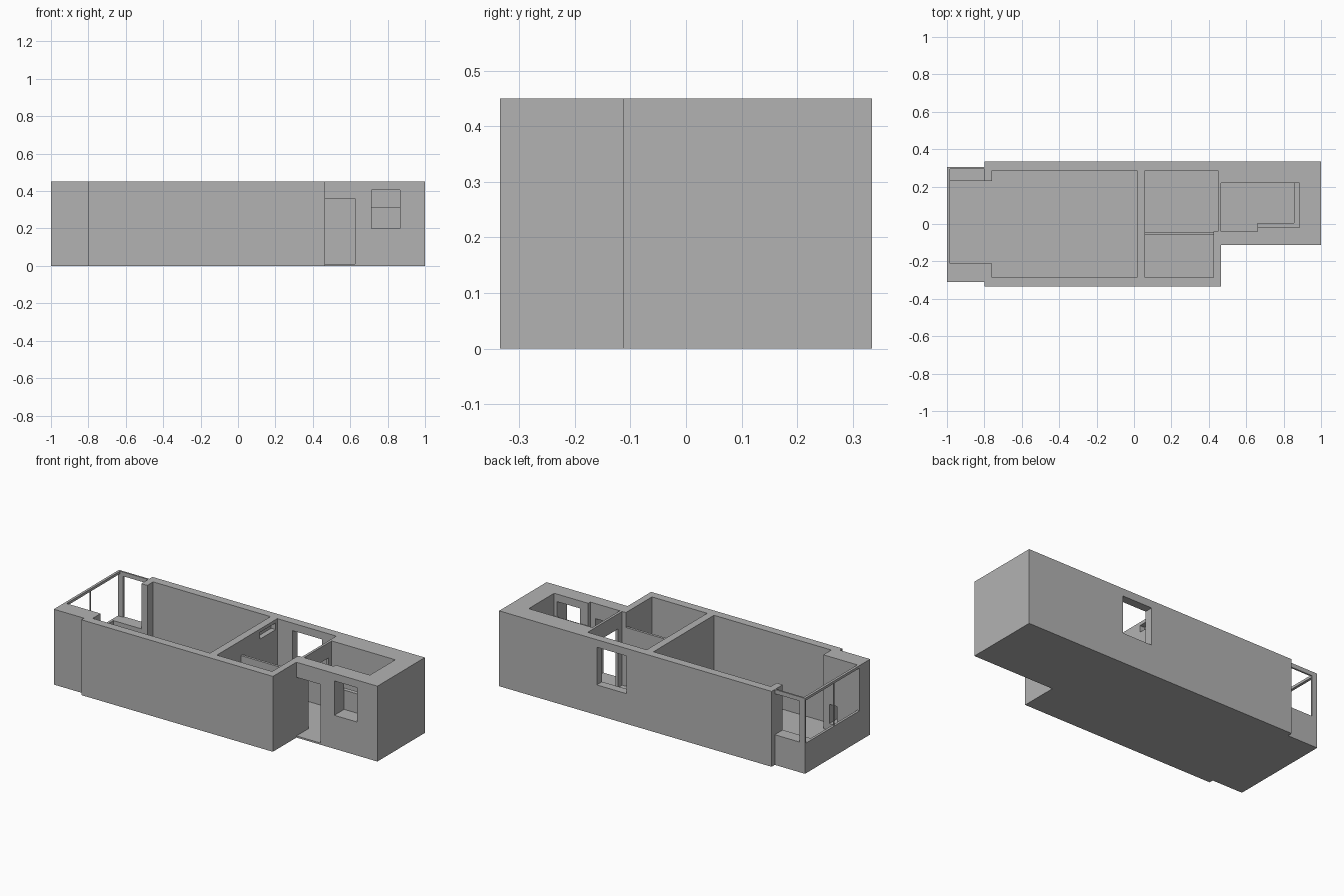
import bpy
import bmesh

old = bpy.data.objects.get("Cube")
if old:
    bpy.data.objects.remove(old, do_unlink=True)

GREY = (0.45, 0.45, 0.45, 1)
plaster = bpy.data.materials.new("plaster_grey")
plaster.use_nodes = True
plaster.diffuse_color = GREY
plaster.node_tree.nodes["Principled BSDF"].inputs["Base Color"].default_value = GREY

TOP = 0.45
FLOOR = 0.01
OVER = 0.6   # cutters rise past the wall tops


def prism(name, outline, z0, z1):
    """Extrude a flat outline from z0 to z1."""
    bm = bmesh.new()
    base = bm.faces.new([bm.verts.new((x, y, z0)) for x, y in outline])
    up = bmesh.ops.extrude_face_region(bm, geom=[base])["geom"]
    moved = [v for v in up if isinstance(v, bmesh.types.BMVert)]
    bmesh.ops.translate(bm, verts=moved, vec=(0, 0, z1 - z0))
    bmesh.ops.recalc_face_normals(bm, faces=bm.faces)
    mesh = bpy.data.meshes.new(name)
    bm.to_mesh(mesh)
    bm.free()
    mesh.materials.append(plaster)
    obj = bpy.data.objects.new(name, mesh)
    bpy.context.collection.objects.link(obj)
    return obj


def box(name, x0, x1, y0, y1, z0, z1):
    return prism(name, [(x0, y0), (x1, y0), (x1, y1), (x0, y1)], z0, z1)


def carve(target, cutter):
    """Cut one volume out of the target, then discard the cutter."""
    cutter.hide_render = True
    mod = target.modifiers.new("carve", 'BOOLEAN')
    mod.operation = 'DIFFERENCE'
    mod.solver = 'EXACT'
    mod.object = cutter
    bpy.context.view_layer.update()
    graph = bpy.context.evaluated_depsgraph_get()
    result = bpy.data.meshes.new_from_object(target.evaluated_get(graph))
    target.modifiers.clear()
    target.data = result
    bpy.data.objects.remove(cutter, do_unlink=True)


# Solid block following the outer plan
walls = prism("walls_and_floor", [
    (-1, -0.31), (-0.8, -0.31), (-0.8, -0.335), (0.465, -0.335), (0.465, -0.113),
    (1, -0.113), (1, 0.335), (-0.8, 0.335), (-0.8, 0.305), (-1, 0.305)], 0, TOP)

# Living room joined to the balcony between two piers
carve(walls, prism("living_room", [
    (-0.985, -0.21), (-0.76, -0.21), (-0.76, -0.285), (0.015, -0.285),
    (0.015, 0.285), (-0.76, 0.285), (-0.76, 0.23), (-0.985, 0.23)], FLOOR, OVER))

# Back room and front room, with a lower partition between them
carve(walls, prism("back_and_front_rooms", [
    (0.06, -0.285), (0.425, -0.285), (0.425, -0.04), (0.45, -0.04),
    (0.45, 0.285), (0.06, 0.285)], FLOOR, OVER))
box("room_partition", 0.055, 0.43, -0.057, -0.042, 0.005, 0.36)

# Entrance room: wide above a ledge, narrower below it
carve(walls, prism("entrance_room_lower", [
    (0.465, -0.04), (0.66, -0.04), (0.66, 0.005), (0.855, 0.005),
    (0.855, 0.22), (0.465, 0.22)], FLOOR, OVER))
carve(walls, box("entrance_room_upper", 0.64, 0.885, -0.02, 0.22, 0.315, OVER))

# Doors, windows and open balcony sides
SILL = 0.18
openings = [
    ("front_door", 0.465, 0.625, -0.2, 0.0, FLOOR, 0.36),
    ("inner_door", 0.44, 0.48, 0.0, 0.19, FLOOR, 0.36),
    ("front_window_recess", 0.715, 0.865, -0.2, -0.02, 0.2, 0.405),
    ("front_window_gap", 0.715, 0.85, -0.05, 0.05, 0.315, 0.405),
    ("back_window", 0.16, 0.355, 0.25, 0.4, SILL, 0.405),
    ("balcony_end", -1.1, -0.95, -0.21, 0.4, SILL, OVER),
    ("balcony_side", -1.1, -0.8, 0.2, 0.4, SILL, OVER),
    ("high_niche", 0.03, 0.1, 0.12, 0.27, 0.39, 0.43),
    ("balcony_niche", -0.85, -0.8, -0.29, -0.15, 0.05, 0.165),
]
for spec in openings:
    carve(walls, box(*spec))

# Slim glazing frame around the balcony
box("balcony_corner_post", -1, -0.985, 0.295, 0.305, SILL, TOP)
box("balcony_side_post", -0.985, -0.965, 0.295, 0.305, SILL, TOP)
box("balcony_side_rail", -0.965, -0.8, 0.295, 0.305, 0.425, TOP)
box("balcony_end_rail", -1, -0.985, -0.21, 0.295, 0.435, TOP)
box("balcony_end_mullion", -0.995, -0.988, 0.02, 0.026, SILL, 0.435)
